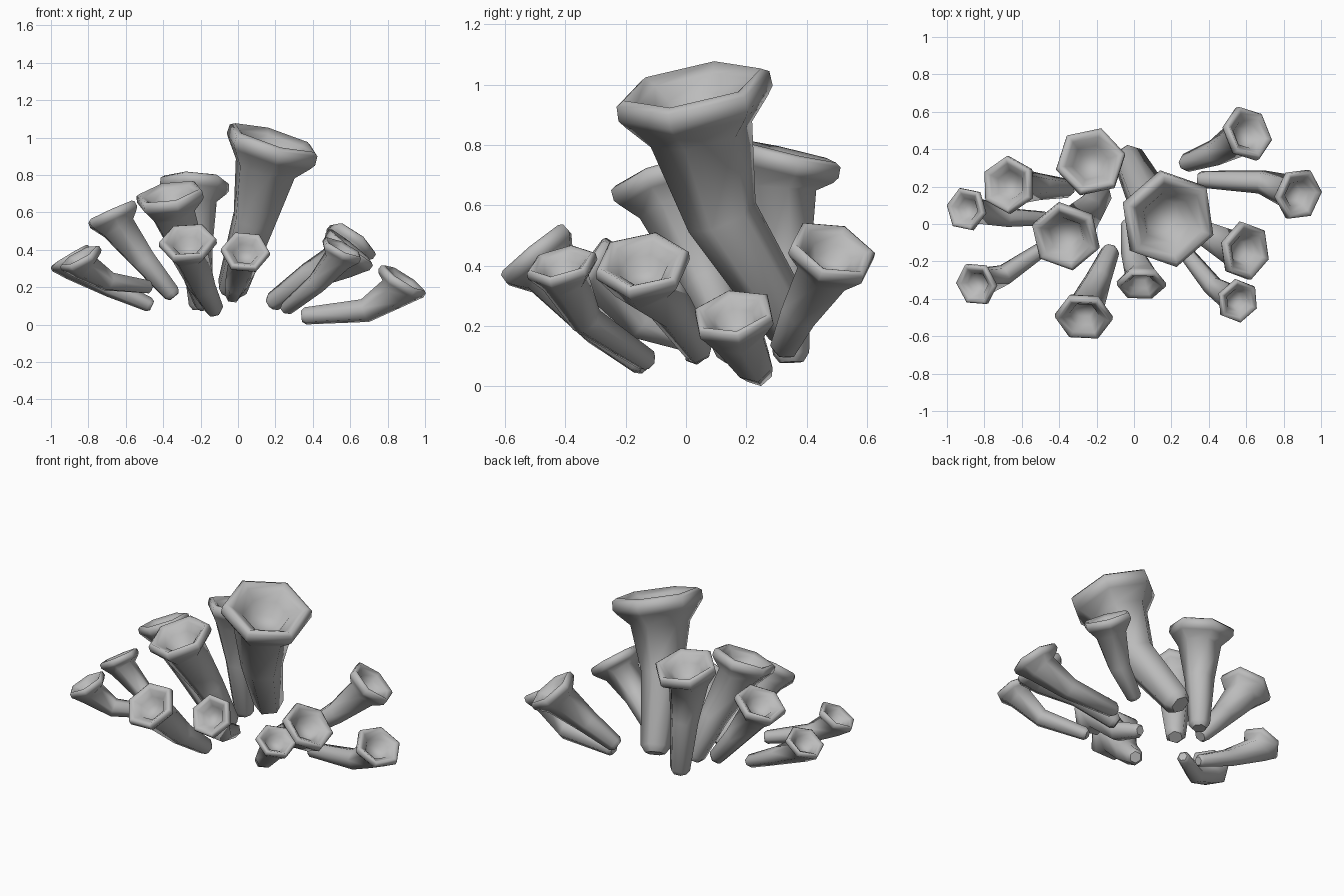
import bpy, bmesh, math
from mathutils import Vector

cube = bpy.data.objects.get("Cube")
if cube:
    bpy.data.objects.remove(cube)

grey = bpy.data.materials.new("stone_grey")
grey.use_nodes = True
colour = (0.5, 0.5, 0.5, 1)
grey.diffuse_color = colour
bsdf = grey.node_tree.nodes["Principled BSDF"]
bsdf.inputs["Base Color"].default_value = colour
bsdf.inputs["Roughness"].default_value = 0.8

SIDES = 6


def trumpet(name, base, bend, head, lean, radius, phase):
    """Hexagonal tube from base through bend, flaring into a lipped cup at head."""
    base, bend, head = Vector(base), Vector(bend), Vector(head)
    n = Vector((*lean, 1)).normalized()
    neck = head - n * radius * 0.66
    a = math.radians(phase)
    e = Vector((math.cos(a), math.sin(a), 0))
    e = (e - n * e.dot(n)).normalized()
    f = n.cross(e)
    low, high = (bend - base).normalized(), (neck - bend).normalized()

    # Rings as centre, direction, radius factor
    rings = [
        (base, low, 0.22),
        (base + low * radius * 0.15, low, 0.33),
        (bend, (low + high).normalized(), 0.46),
        (neck, (high + n).normalized(), 0.66),
    ]
    # Flare, lip and inner cup, measured down from the rim
    for depth, size in ((0.36, 0.92), (0.25, 1.0), (0.06, 0.99),
                        (0.0, 0.89), (0.1, 0.74), (0.28, 0.52), (0.58, 0.36)):
        rings.append((head - n * radius * depth, n, size))

    bm = bmesh.new()
    loops = []
    for centre, tangent, size in rings:
        turn = n.rotation_difference(tangent)
        u, v = turn @ e, turn @ f
        loops.append([bm.verts.new(centre + (u * math.cos(t) + v * math.sin(t)) * radius * size)
                      for t in (math.tau * i / SIDES for i in range(SIDES))])
    # Flat foot first, then the walls and the cup floor
    bm.faces.new(loops[0][::-1])
    for lower, upper in zip(loops, loops[1:]):
        for i in range(SIDES):
            j = (i + 1) % SIDES
            bm.faces.new((lower[i], lower[j], upper[j], upper[i]))
    bm.faces.new(loops[-1])
    bmesh.ops.recalc_face_normals(bm, faces=bm.faces)
    mesh = bpy.data.meshes.new(name)
    bm.to_mesh(mesh)
    bm.free()
    mesh.materials.append(grey)
    obj = bpy.data.objects.new(name, mesh)
    bpy.context.collection.objects.link(obj)
    bpy.ops.object.select_all(action="DESELECT")
    obj.select_set(True)
    bpy.context.view_layer.objects.active = obj
    bpy.ops.object.shade_smooth_by_angle(angle=math.radians(75))
    mesh.polygons[0].use_smooth = False


# Central tall tubes
trumpet("tall_centre_tube", (-.04, .37, .17), (.085, .12, .56), (.195, .02, 1.0), (.3, -.19), .265, 39)
trumpet("tall_back_tube", (-.2, .35, .08), (-.22, .33, .42), (-.23, .34, .78), (.05, .23), .19, 13)
trumpet("tall_front_tube", (-.17, .17, .09), (-.25, .07, .35), (-.37, -.075, .71), (-.2, -.33), .19, 42)

# Tubes leaning to the model's right
trumpet("right_upper_tube", (-.34, .19, .15), (-.5, .2, .34), (-.68, .21, .61), (-.45, .05), .155, 30)
trumpet("right_middle_tube", (-.46, .03, .1), (-.68, .035, .2), (-.905, .08, .37), (-.6, .05), .12, 45)
trumpet("right_front_tube", (-.47, -.12, .2), (-.69, -.27, .23), (-.85, -.325, .37), (-.55, -.25), .12, 55)

# Tubes leaning forward
trumpet("front_tube", (-.12, -.13, .07), (-.19, -.29, .2), (-.27, -.512, .455), (-.1, -.82), .155, 0)
trumpet("front_small_tube", (-.03, .02, .15), (-.01, -.15, .21), (.04, -.338, .4), (.05, -1.4), .132, -8)

# Tubes leaning to the model's left
trumpet("left_front_tube", (.25, -.12, .08), (.42, -.33, .22), (.563, -.415, .415), (.5, -.25), .12, 35)
trumpet("left_middle_tube", (.17, .05, .11), (.38, -.05, .26), (.61, -.145, .42), (.8, -.1), .16, 35)
trumpet("left_low_tube", (.34, .24, .045), (.68, .225, .075), (.89, .155, .25), (.65, -.2), .143, 0)
trumpet("left_back_tube", (.26, .32, .12), (.43, .38, .25), (.62, .49, .46), (.75, .38), .152, 45)
